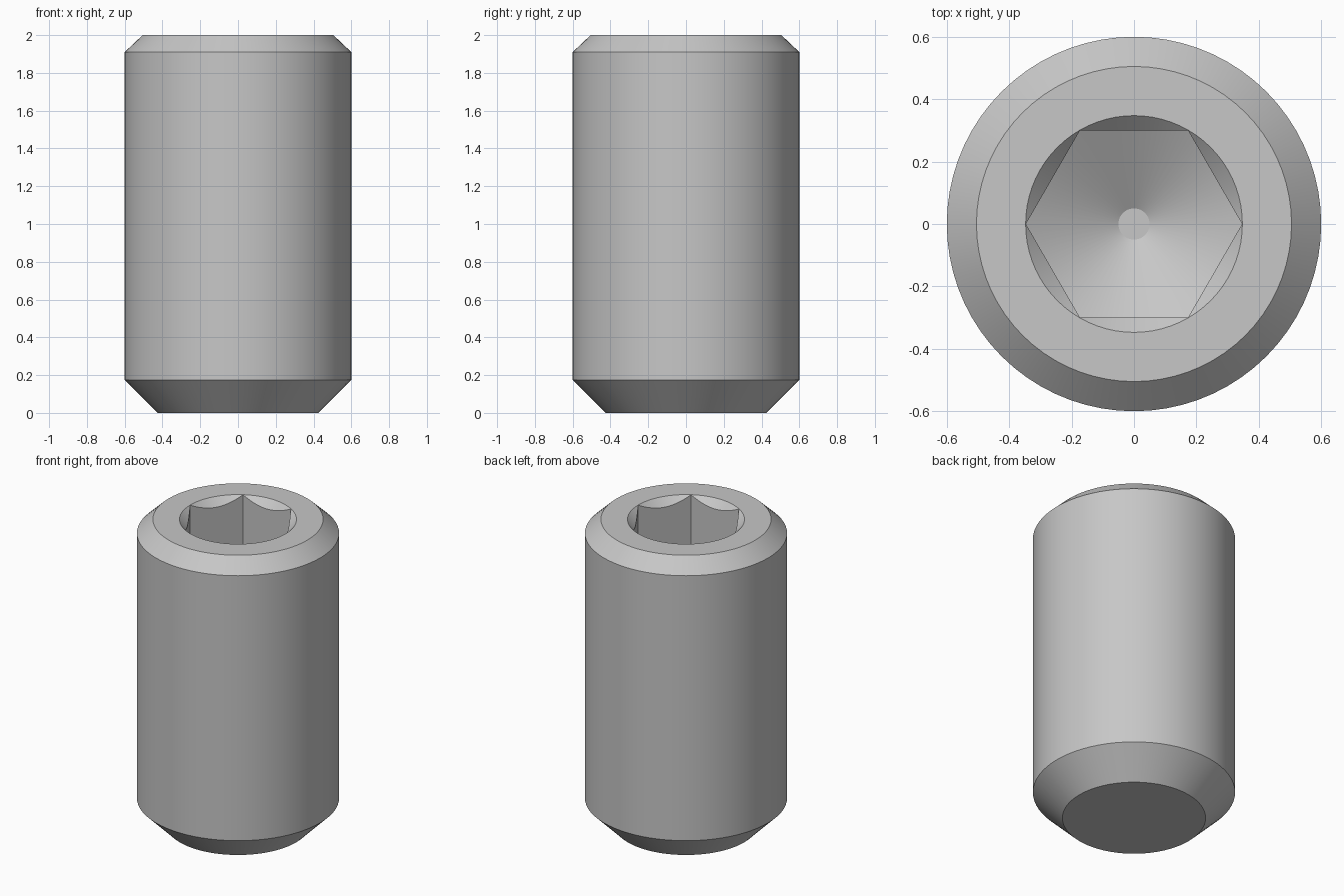
import bpy
import bmesh
from math import pi, cos, radians, tan

cube = bpy.data.objects.get("Cube")
if cube:
    bpy.data.objects.remove(cube, do_unlink=True)

SEGMENTS = 72
HEIGHT = 2.0
SOCKET_FLAT = 0.30                       # half the width across flats
SOCKET_CORNER = SOCKET_FLAT / cos(pi / 6)
SOCKET_DEPTH = 0.70
TIP_RADIUS = 0.05

steel = bpy.data.materials.new("grey steel")
steel.use_nodes = True
colour = (0.57, 0.57, 0.57, 1.0)
steel.diffuse_color = colour
steel.node_tree.nodes["Principled BSDF"].inputs["Base Color"].default_value = colour


def lathe(name, profile, sides):
    """Solid of revolution from (radius, height) pairs, bottom to top."""
    bm = bmesh.new()
    rings = []
    for radius, z in profile:
        ring = bmesh.ops.create_circle(bm, segments=sides, radius=radius)["verts"]
        for v in ring:
            # Quarter turn puts hexagon corners on the x axis
            v.co = (v.co.y, -v.co.x, z)
        rings.append(ring)
    for low, high in zip(rings, rings[1:]):
        for i in range(sides):
            j = (i + 1) % sides
            bm.faces.new((low[i], low[j], high[j], high[i]))
    bm.faces.new(rings[0])
    bm.faces.new(rings[-1])
    bmesh.ops.recalc_face_normals(bm, faces=bm.faces)
    mesh = bpy.data.meshes.new(name)
    bm.to_mesh(mesh)
    bm.free()
    mesh.materials.append(steel)
    obj = bpy.data.objects.new(name, mesh)
    bpy.context.collection.objects.link(obj)
    return obj


def apply_boolean(target, tool, operation):
    mod = target.modifiers.new(operation.lower(), 'BOOLEAN')
    mod.operation = operation
    mod.solver = 'EXACT'
    mod.object = tool
    bpy.ops.object.select_all(action='DESELECT')
    target.select_set(True)
    bpy.context.view_layer.objects.active = target
    bpy.ops.object.modifier_apply(modifier=mod.name)
    bpy.data.objects.remove(tool, do_unlink=True)


# Chamfered cylindrical body with a flat point
body = lathe("screw_body", [(0.425, 0), (0.60, 0.175), (0.60, 1.91), (0.505, HEIGHT)], SEGMENTS)

# Hexagonal socket ending in a shallow drilled cone
floor_z = HEIGHT - SOCKET_DEPTH
drill_radius = 0.45
slope = tan(radians(30))
socket = lathe("socket_cutter", [(SOCKET_CORNER, 1.0), (SOCKET_CORNER, 2.2)], 6)
drill = lathe("drill_cutter", [
    (TIP_RADIUS, floor_z - (SOCKET_CORNER - TIP_RADIUS) * slope),
    (drill_radius, floor_z + (drill_radius - SOCKET_CORNER) * slope),
    (drill_radius, 2.4)], SEGMENTS)
apply_boolean(socket, drill, 'INTERSECT')
apply_boolean(body, socket, 'DIFFERENCE')

# Countersunk rim around the socket
rim = SOCKET_CORNER + 0.001
countersink = lathe("countersink_cutter", [
    (rim - 0.2, HEIGHT - 0.2), (rim + 0.05, HEIGHT + 0.05)], SEGMENTS)
apply_boolean(body, countersink, 'DIFFERENCE')

body.select_set(True)
bpy.context.view_layer.objects.active = body
bpy.ops.object.shade_smooth_by_angle(angle=radians(25))
